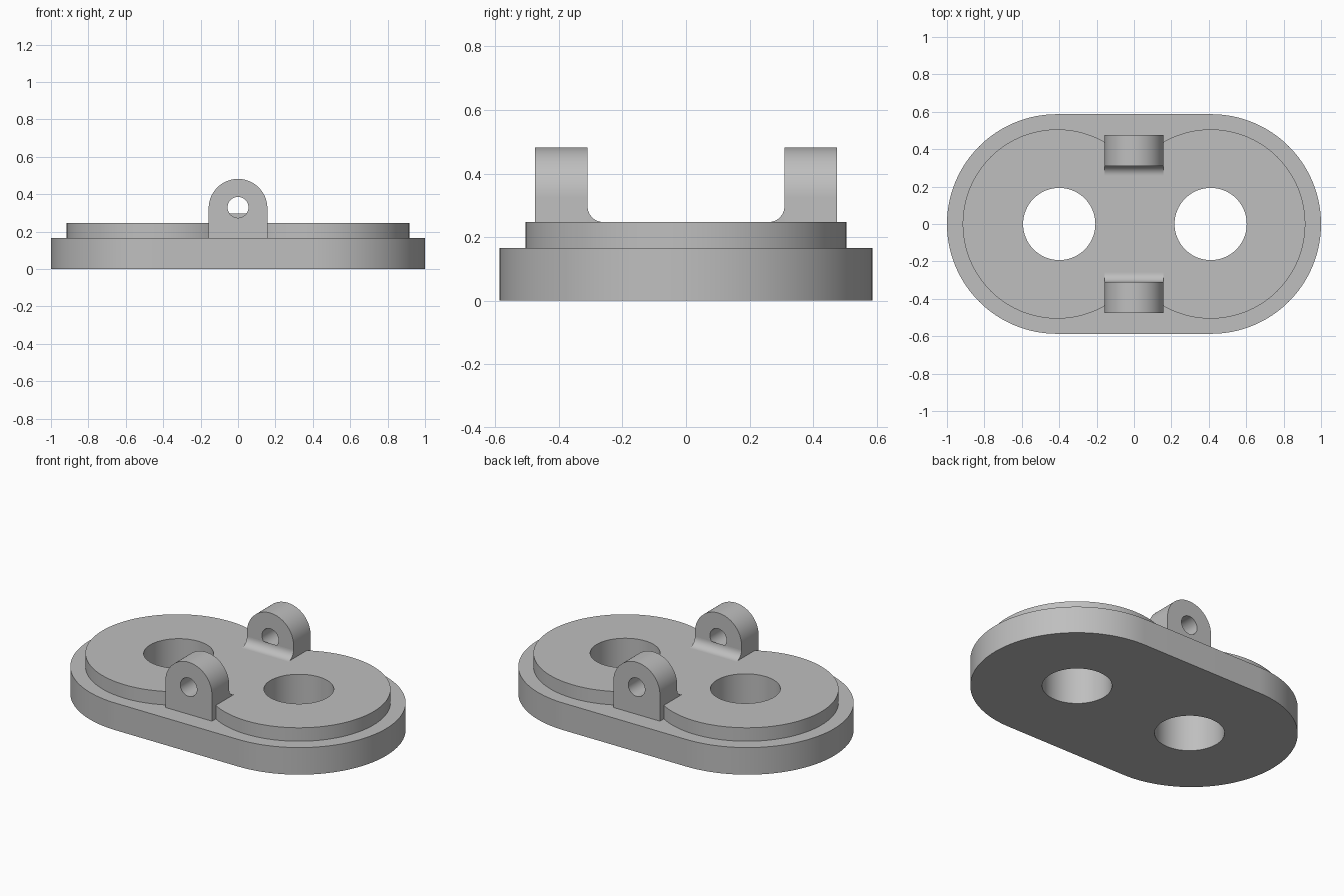
import bpy, bmesh, math
from mathutils import Matrix

if "Cube" in bpy.data.objects:
    bpy.data.objects.remove(bpy.data.objects["Cube"])

grey = bpy.data.materials.new("plain grey")
grey.diffuse_color = (0.52, 0.52, 0.52, 1)
grey.use_nodes = True
grey.node_tree.nodes["Principled BSDF"].inputs["Base Color"].default_value = grey.diffuse_color


def arc(cx, cy, r, a0, a1, n):
    return [(cx + r * math.cos(a0 + (a1 - a0) * i / n),
             cy + r * math.sin(a0 + (a1 - a0) * i / n)) for i in range(n + 1)]


def circle(cx, cy, r, n=64):
    return arc(cx, cy, r, 0, 2 * math.pi, n)[:-1]


def plate(name, loops, depth, matrix):
    """Extrude an outline with holes from 0 to depth along local z."""
    curve = bpy.data.curves.new(name, 'CURVE')
    curve.dimensions = '2D'
    curve.fill_mode = 'BOTH'
    curve.extrude = depth / 2
    for pts in loops:
        s = curve.splines.new('POLY')
        s.points.add(len(pts) - 1)
        for p, (x, y) in zip(s.points, pts):
            p.co = (x, y, 0, 1)
        s.use_cyclic_u = True
    ob = bpy.data.objects.new(name, curve)
    bpy.context.collection.objects.link(ob)
    bpy.ops.object.select_all(action='DESELECT')
    ob.select_set(True)
    bpy.context.view_layer.objects.active = ob
    bpy.ops.object.convert(target='MESH')
    ob = bpy.context.object
    ob.name = name
    bm = bmesh.new()
    bm.from_mesh(ob.data)
    bmesh.ops.remove_doubles(bm, verts=bm.verts, dist=1e-5)
    bm.transform(matrix @ Matrix.Translation((0, 0, depth / 2)))
    bmesh.ops.recalc_face_normals(bm, faces=bm.faces)
    bm.to_mesh(ob.data)
    bm.free()
    ob.data.materials.clear()
    ob.data.materials.append(grey)
    bpy.ops.object.shade_smooth_by_angle(angle=math.radians(30))
    return ob


H = math.pi / 2
BASE_H, TOP_H, CX = 0.165, 0.247, 0.41
holes = [circle(-0.4, 0, 0.193), circle(CX, 0, 0.193)]

# Base: stadium plate with two through holes
stadium = arc(0.413, 0, 0.587, -H, H, 64) + arc(-0.413, 0, 0.587, H, 3 * H, 64)
plate("base_plate", [stadium] + holes, BASE_H, Matrix())

# Raised step: two merged discs with the same holes
R = 0.506
b = math.pi - math.acos(CX / R)
discs = arc(CX, 0, R, -b, b, 96)[:-1] + arc(-CX, 0, R, math.pi - b, math.pi + b, 96)[:-1]
plate("raised_step", [discs] + holes, TOP_H - BASE_H, Matrix.Translation((0, 0, BASE_H)))

# Pair of pierced lugs, each with a fillet on its inner foot
W, Y0, Y1, F = 0.157, 0.31, 0.475, 0.05
lug = [(-W, BASE_H), (W, BASE_H)] + arc(0, 0.325, W, 0, math.pi, 40)
eye = circle(0, 0.33, 0.056, 40)
foot = [(Y0, BASE_H), (Y0, TOP_H + F)] + \
    arc(Y0 - F, TOP_H + F, F, 0, -H, 12)[1:] + [(Y0 - F, BASE_H)]
xz = Matrix(((1, 0, 0, 0), (0, 0, -1, Y1), (0, 1, 0, 0), (0, 0, 0, 1)))
yz = Matrix(((0, 0, 1, -W), (1, 0, 0, 0), (0, 1, 0, 0), (0, 0, 0, 1)))
for side, turn in (("back", 0), ("front", math.pi)):
    spin = Matrix.Rotation(turn, 4, 'Z')
    plate(side + "_lug", [lug, eye], Y1 - Y0, spin @ xz)
    plate(side + "_lug_fillet", [foot], 2 * W, spin @ yz)
